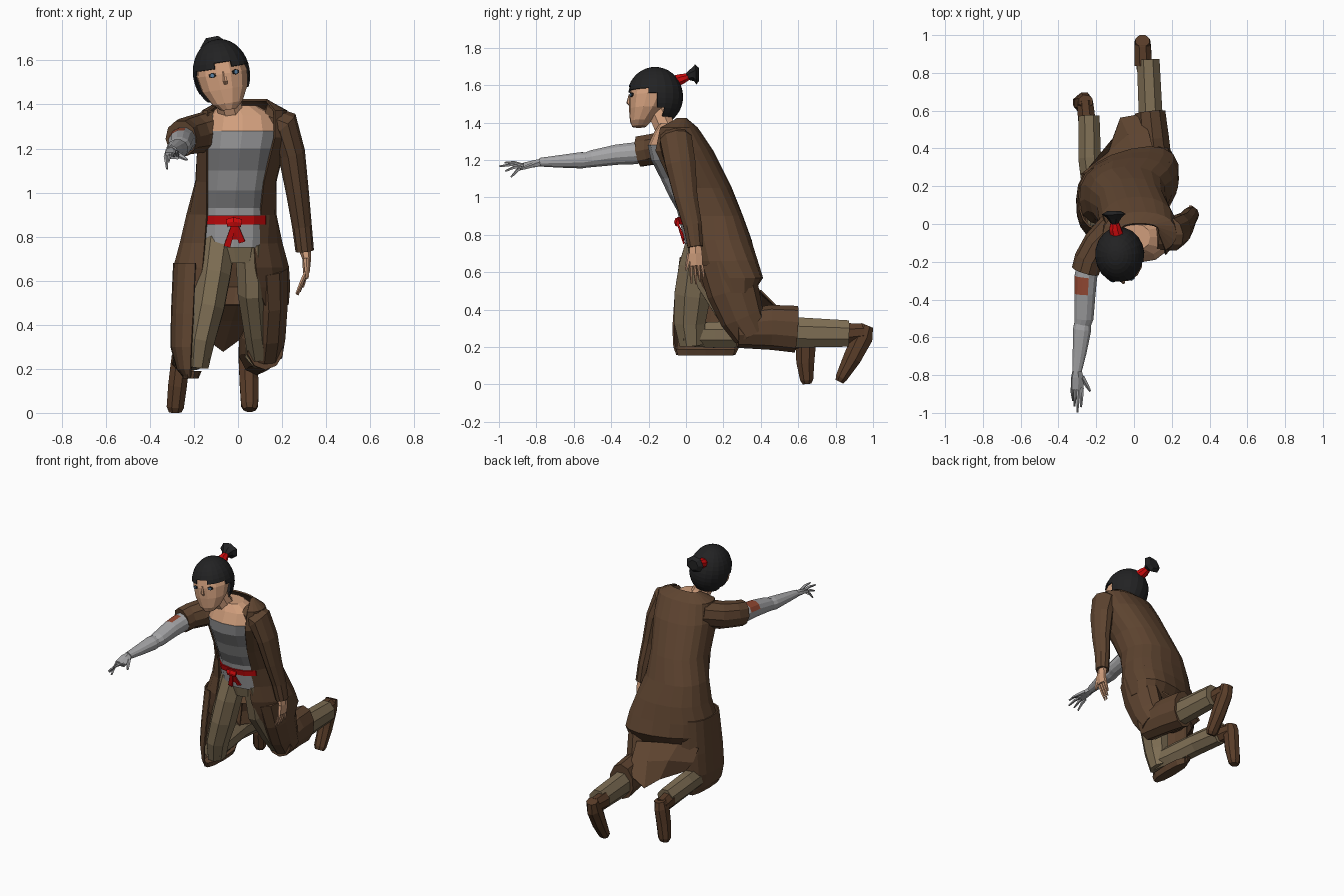
import bpy, bmesh, math
from mathutils import Vector, Matrix, Euler


def mat(name, r, g, b):
    m = bpy.data.materials.new(name)
    m.diffuse_color = [((c / 255 + .055) / 1.055) ** 2.4 for c in (r, g, b)] + [1]
    return m


COAT, BOOT = mat("coat brown", 94, 68, 48), mat("boot brown", 88, 60, 40)
PANTS, SKIN = mat("trouser khaki", 126, 110, 84), mat("skin", 208, 158, 124)
HAIR, RED = mat("hair black", 34, 34, 35), mat("sash red", 210, 10, 12)
LIGHT, DARK = mat("light grey", 166, 166, 168), mat("dark grey", 140, 140, 142)
RUST, BLUE = mat("rust", 150, 74, 52), mat("eye blue", 90, 130, 165)


def loft(name, rings, mats, closed=True, cap=True, rule=None, thick=0, xf=None):
    """Skin a list of equal-length rings."""
    bm = bmesh.new()
    vs = [[bm.verts.new(p) for p in r] for r in rings]
    n = len(rings[0])
    for a, b in zip(vs, vs[1:]):
        for i in range(n if closed else n - 1):
            j = (i + 1) % n
            bm.faces.new((a[i], a[j], b[j], b[i]))
    if cap and closed:
        bm.faces.new(vs[0])
        bm.faces.new(vs[-1])
    bmesh.ops.recalc_face_normals(bm, faces=bm.faces)
    return finish(name, bm, mats, rule, thick, xf)


def finish(name, bm, mats, rule=None, thick=0, xf=None):
    mats = mats if isinstance(mats, list) else [mats]
    if rule:
        for f in bm.faces:
            f.material_index = rule(f.calc_center_median(), f.normal)
    me = bpy.data.meshes.new(name)
    bm.to_mesh(me)
    bm.free()
    for m in mats:
        me.materials.append(m)
    if xf:
        me.transform(xf)
    ob = bpy.data.objects.new(name, me)
    bpy.context.collection.objects.link(ob)
    if thick:
        s = ob.modifiers.new("thickness", 'SOLIDIFY')
        s.thickness, s.offset = thick, 0
    return ob


def tube(name, rows, mats, n=8, side=(1, 0, 0), **kw):
    """Rows of x, y, z, half width along side, half width across it."""
    pts = [Vector(r[:3]) for r in rows]
    rings = []
    for i, r in enumerate(rows):
        t = (pts[min(i + 1, len(pts) - 1)] - pts[max(i - 1, 0)]).normalized()
        s = Vector(side)
        s = (s - t * s.dot(t)).normalized()
        u = t.cross(s)
        rings.append([pts[i] + s * r[3] * math.cos(a) + u * r[4] * math.sin(a)
                      for a in (2 * math.pi * (k + .5) / n for k in range(n))])
    return loft(name, rings, mats, **kw)


def sq(v, p):
    return math.copysign(abs(v) ** p, v)


def level(z, cx, hx, yf, yb, n=12, t0=0, t1=None, skew=0, p=.85):
    """Horizontal ring, or an arc of one from t0 to t1."""
    m = n if t1 is None else n - 1
    t1 = t0 + 2 * math.pi if t1 is None else t1
    out = []
    for k in range(n):
        a = t0 + (t1 - t0) * k / m
        dx = hx * sq(math.cos(a), p)
        out.append((cx + dx, (yf + yb) / 2 + (yb - yf) / 2 * sq(math.sin(a), p) + skew * dx, z))
    return out


def edge_angle(x, cx, hx):
    return math.acos(max(-1, min(1, sq((x - cx) / hx, 1 / .85))))


# coat: open-fronted shell (z, cx, hx, front y, back y, skew, right edge, left edge)
coat = [(1.42, .03, .1, -.07, 0, 0, -.065, .128), (1.37, .03, .19, -.16, .06, 0, -.135, .165),
        (1.25, .02, .2, -.2, .14, 0, -.14, .165), (1.05, -.01, .18, -.1, .24, 0, -.14, .115),
        (.9, -.03, .2, -.025, .3, 0, -.14, .1), (.77, -.03, .23, 0, .345, .1, -.15, .07),
        (.66, -.03, .26, 0, .37, .18, -.16, .08), (.57, -.03, .265, .02, .39, .25, -.17, .09),
        (.49, -.03, .255, .05, .33, .3, -.19, .12)]
loft("coat_body", [level(z, cx, hx, yf, yb, 17, -edge_angle(xl, cx, hx),
                         2 * math.pi - edge_angle(xr, cx, hx), sk)
                   for z, cx, hx, yf, yb, sk, xr, xl in coat], COAT, closed=False, thick=.01)

# coat panel around the right thigh and knee
panel = [(.68, -.17, .12, -.03, .3), (.45, -.18, .12, -.06, .3), (.3, -.19, .112, -.07, .29),
         (.2, -.2, .075, -.065, .28), (.16, -.21, .03, -.05, .26)]
loft("coat_right_panel", [level(*r, 9, math.pi / 2, math.radians(262)) for r in panel],
     COAT, closed=False, thick=.01)
loft("coat_right_hem", [level(.155, -.215, .035, -.05, .26, 10), level(.19, -.215, .05, -.06, .27, 10)], COAT)

# coat tail over the left thigh and calf
tube("coat_left_thigh", [(.13, .21, .66, .1, .15), (.14, .25, .5, .09, .14),
                         (.13, .3, .36, .09, .12), (.12, .35, .27, .085, .1)], COAT, 10)
tube("coat_left_calf", [(.125, .27, .295, .085, .1), (.1, .45, .305, .09, .12),
                        (.085, .59, .295, .085, .125)], COAT, 10)
# cloth hanging between the legs
loft("coat_back_drape", [[(-.28, .26, .5), (-.15, .3, .51), (0, .37, .51), (.1, .4, .5)],
                         [(-.25, .28, .4), (-.13, .38, .42), (-.03, .47, .42), (.08, .48, .42)],
                         [(-.2, .28, .33), (-.11, .45, .31), (-.07, .56, .28), (.04, .58, .36)]],
     COAT, closed=False, thick=.01)

# sleeves
tube("right_sleeve", [(-.1, -.03, 1.29, .09, .1), (-.19, -.11, 1.265, .09, .085),
                      (-.24, -.19, 1.255, .085, .078), (-.258, -.25, 1.245, .085, .074)],
     COAT, 10, side=(0, 0, 1))
tube("left_sleeve", [(.11, -.06, 1.335, .08, .07), (.2, -.055, 1.305, .09, .08),
                     (.243, -.03, 1.18, .085, .062), (.27, 0, 1.0, .065, .052),
                     (.29, .035, .85, .052, .045), (.303, .05, .735, .043, .042)],
     COAT, 10, side=(0, 1, 0))

# striped shirt
shirt = [(1.28, .02, .17, -.205, .06), (1.2, .01, .165, -.187, .1), (1.1, 0, .16, -.135, .15),
         (1.01, -.01, .155, -.093, .2), (.93, -.015, .155, -.048, .22), (.75, -.02, .155, -.005, .24)]
loft("shirt", [level(*r) for r in shirt], [LIGHT, DARK],
     rule=lambda c, n: 1 if 1.1 < c.z < 1.2 or .93 < c.z < 1.01 else 0)
# bare upper chest with shirt straps at its sides
loft("upper_chest", [level(*r) for r in [(1.28, .02, .165, -.203, .04), (1.35, .02, .15, -.17, .03),
                                         (1.395, 0, .085, -.14, 0)]],
     [SKIN, LIGHT], rule=lambda c, n: int(abs(c.x - .02) > .12 and c.z < 1.35))
tube("neck", [(-.02, -.08, 1.32, .075, .065), (-.035, -.115, 1.38, .062, .06), (-.06, -.15, 1.46, .06, .06)], SKIN)

# red sash with knot and tails
loft("sash", [level(.895, -.017, .16, -.048, .23), level(.855, -.018, .162, -.036, .23)], RED)
tube("sash_knot", [(-.05, -.044, .862, .02, .01), (-.02, -.05, .868, .024, .014),
                   (.015, -.044, .862, .02, .01)], RED, 6, side=(0, 0, 1))
for i, (x, z) in enumerate([(-.05, .755), (.018, .775), (-.015, .79)]):
    tube(f"sash_tail_{i}", [(-.015, -.046, .865, .014, .006), (x, -.012, z, .021, .006)], RED, 4)

# trousers
loft("trouser_hips", [level(.77, -.02, .15, 0, .24), level(.68, -.01, .11, .02, .25)], PANTS)
tube("right_thigh", [(-.09, .09, .78, .085, .09), (-.11, .055, .63, .082, .1), (-.135, .035, .48, .078, .105),
                     (-.17, .02, .33, .07, .09), (-.185, .03, .21, .055, .07)], PANTS)
tube("right_calf", [(-.185, -.02, .265, .06, .065), (-.21, .15, .265, .065, .075),
                    (-.235, .35, .27, .065, .075), (-.238, .57, .25, .06, .075)], PANTS)
tube("left_thigh", [(.06, .1, .78, .08, .09), (.065, .16, .56, .072, .115),
                    (.085, .26, .38, .062, .1), (.1, .32, .27, .06, .08)], PANTS)
tube("left_calf", [(.1, .3, .28, .07, .08), (.088, .58, .278, .068, .088), (.075, .87, .272, .065, .076)], PANTS)

# boots
tube("left_boot_ankle", [(.05, .84, .272, .05, .06), (.045, .95, .28, .046, .05)], BOOT)
tube("left_boot_foot", [(.045, .97, .315, .04, .035), (.045, .945, .255, .046, .06),
                        (.05, .888, .14, .046, .052), (.053, .83, .035, .042, .034), (.053, .82, .015, .03, .024)], BOOT)
tube("right_boot_ankle", [(-.25, .55, .245, .05, .06), (-.26, .65, .24, .046, .05)], BOOT)
tube("right_boot_foot", [(-.255, .65, .28, .04, .035), (-.262, .64, .23, .046, .06),
                         (-.275, .638, .12, .046, .052), (-.285, .645, .025, .042, .038),
                         (-.285, .647, .002, .03, .025)], BOOT)

# mechanical right arm with a rust patch on top
tube("metal_arm", [(-.24, -.2, 1.245, .062, .06), (-.255, -.28, 1.235, .062, .06), (-.26, -.37, 1.228, .058, .056),
                   (-.265, -.5, 1.207, .052, .047), (-.272, -.53, 1.2, .046, .042), (-.275, -.56, 1.198, .05, .045),
                   (-.288, -.68, 1.192, .038, .034), (-.302, -.78, 1.188, .026, .024)], [LIGHT, RUST], 12,
     rule=lambda c, n: int(-.37 < c.y < -.28 and n.z > .4 and c.x < -.24))


def hand(name, palm, knuckles, tips, thumb, m, side):
    """Palm, four fingers and a thumb."""
    tube(name + "_palm", palm, m, 6, side=side)
    a, b = Vector(knuckles[0]), Vector(knuckles[1])
    for i, t in enumerate(tips):
        k, t = a.lerp(b, i / 3), Vector(t)
        mid = k.lerp(t, .5) + Vector((0, 0, .008 if m is LIGHT else 0))
        tube(f"{name}_finger_{i}", [(*k, .01, .01), (*mid, .009, .009), (*t, .005, .005)], m, 5, side=side)
    k, t = Vector(thumb[0]), Vector(thumb[1])
    tube(name + "_thumb", [(*k, .014, .014), (*k.lerp(t, .6), .011, .011), (*t, .006, .006)], m, 5, side=side)


hand("metal_hand", [(-.302, -.77, 1.188, .024, .02), (-.3, -.81, 1.18, .036, .02), (-.3, -.875, 1.167, .037, .015)],
     [(-.328, -.868, 1.165), (-.275, -.868, 1.17)],
     [(-.322, -.935, 1.108), (-.315, -.965, 1.14), (-.3, -.998, 1.165), (-.28, -.97, 1.185)],
     [(-.275, -.81, 1.175), (-.232, -.885, 1.15)], LIGHT, (1, 0, -.3))
hand("left_hand", [(.303, .05, .745, .033, .028), (.312, .052, .7, .04, .02), (.31, .055, .635, .038, .015)],
     [(.31, .025, .64), (.308, .085, .64)],
     [(.265, .03, .54), (.27, .055, .535), (.28, .075, .55), (.295, .095, .57)],
     [(.31, .02, .7), (.315, .0, .61)], SKIN, (0, 1, 0))

# head, built upright then tilted
HEAD = Matrix.Translation((-.075, -.165, 1.54)) @ Euler((0, math.radians(-9), math.radians(5))).to_matrix().to_4x4()
loft("face", [level(*r, 12, math.pi / 12, p=1) for r in
              [(-.165, 0, .035, -.125, -.05), (-.135, 0, .07, -.137, -.02), (-.07, 0, .106, -.142, .05),
               (0, 0, .118, -.142, .1), (.07, 0, .1, -.122, .1), (.11, 0, .07, -.09, .07)]], SKIN, xf=HEAD)


def bare(c):
    """True where the scalp sphere is face or nape rather than hair."""
    return c.z < (.045 - .4 * (c.y + .14) if c.y < .02 else -.125)


bm = bmesh.new()
bmesh.ops.create_uvsphere(bm, u_segments=20, v_segments=18, radius=1)
bmesh.ops.scale(bm, vec=(.127, .147, .155), verts=bm.verts)
bmesh.ops.delete(bm, geom=[f for f in bm.faces if bare(f.calc_center_median())], context='FACES')
finish("hair_cap", bm, HAIR, thick=.006, xf=HEAD)

for s in (-1, 1):
    for nm, w, h, y, m in [("eye", .018, .012, -.131, HAIR), ("iris", .009, .009, -.135, BLUE)]:
        tube(f"{nm}_{'right' if s < 0 else 'left'}",
             [(s * .053, y + .003, .0, w, h), (s * .055, y - .003, .0, w, h)], m, 6, xf=HEAD)
tube("nose", [(0, -.137, .01, .005, .005), (0, -.145, -.035, .011, .01), (0, -.138, -.048, .008, .004)],
     SKIN, 5, xf=HEAD)

# tied ponytail
tube("hair_tie", [(-.09, -.06, 1.62, .036, .034), (-.1, -.025, 1.632, .034, .03), (-.103, .012, 1.645, .022, .02)], RED, 8)
tube("ponytail", [(-.103, .0, 1.645, .018, .016), (-.104, .035, 1.655, .042, .036),
                  (-.105, .052, 1.657, .066, .056), (-.105, .07, 1.657, .035, .035)], HAIR, 7)
